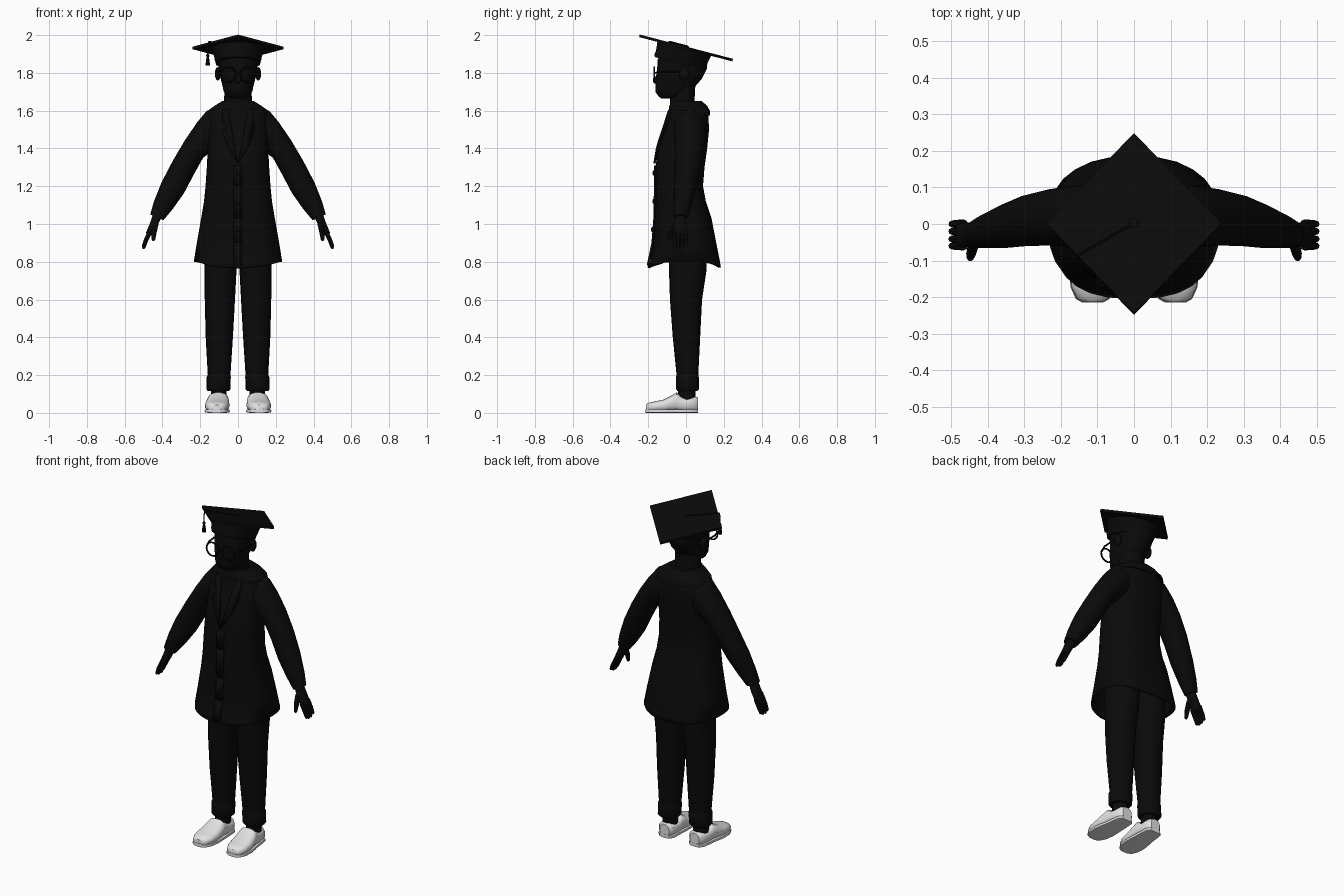
import bpy, bmesh, math
from mathutils import Vector, Matrix

if "Cube" in bpy.data.objects:
    bpy.data.objects.remove(bpy.data.objects["Cube"])


def material(name, c):
    m = bpy.data.materials.new(name)
    m.diffuse_color = (*c, 1)
    m.use_nodes = True
    m.node_tree.nodes["Principled BSDF"].inputs["Base Color"].default_value = m.diffuse_color
    return m


BLACK = material("black", (0.003, 0.003, 0.003))
WHITE = material("shoe white", (0.75, 0.75, 0.75))


def finish(name, bm, mat=BLACK, angle=40):
    bmesh.ops.recalc_face_normals(bm, faces=bm.faces)
    me = bpy.data.meshes.new(name)
    bm.to_mesh(me)
    bm.free()
    ob = bpy.data.objects.new(name, me)
    bpy.context.collection.objects.link(ob)
    me.materials.append(mat)
    bpy.ops.object.select_all(action='DESELECT')
    ob.select_set(True)
    bpy.context.view_layer.objects.active = ob
    bpy.ops.object.shade_smooth_by_angle(angle=math.radians(angle))
    return ob


def power(v, e):
    return math.copysign(abs(v) ** (2 / e), v)


def loft(name, rings, n=20, e=2.0, mat=BLACK, s=1, caps=(True, True), angle=40):
    """Skin rings given as (centre, u axis, v axis); s=-1 mirrors in x."""
    bm = bmesh.new()
    rows = []
    for c, u, v in rings:
        row = []
        for i in range(n):
            a = 2 * math.pi * i / n
            p = Vector(c) + Vector(u) * power(math.cos(a), e) + Vector(v) * power(math.sin(a), e)
            row.append(bm.verts.new((p.x * s, p.y, p.z)))
        rows.append(row)
    for a, b in zip(rows, rows[1:]):
        for i in range(n):
            bm.faces.new((a[i], a[(i + 1) % n], b[(i + 1) % n], b[i]))
    if caps[0]:
        bm.faces.new(rows[0])
    if caps[1]:
        bm.faces.new(rows[-1])
    return finish(name, bm, mat, angle)


def level(z, rx, yf, yb, x=0):
    """Horizontal ring between a front and a back y."""
    return ((x, (yf + yb) / 2, z), (rx, 0, 0), (0, (yb - yf) / 2, 0))


def tube(name, pts, radii, n=10, s=1):
    pts = [Vector(p) for p in pts]
    rings = []
    for i, p in enumerate(pts):
        d = (pts[min(i + 1, len(pts) - 1)] - pts[max(i - 1, 0)]).normalized()
        u = d.cross(Vector((0, 1, 0)) if abs(d.y) < 0.9 else Vector((1, 0, 0))).normalized()
        rings.append((p, u * radii[i], d.cross(u) * radii[i]))
    return loft(name, rings, n, s=s)


def ball(name, c, size):
    bm = bmesh.new()
    bmesh.ops.create_uvsphere(bm, u_segments=14, v_segments=8, radius=1)
    bmesh.ops.transform(bm, matrix=Matrix.Translation(c) @ Matrix.Diagonal((*size, 1)), verts=bm.verts)
    return finish(name, bm)


# Coat body: height, half width, front y, back y
COAT = [(0.77, .225, -.205, .185), (0.80, .234, -.19, .18), (0.90, .218, -.175, .16),
        (1.03, .195, -.165, .135), (1.12, .18, -.162, .105), (1.20, .172, -.162, .09),
        (1.30, .165, -.162, .098), (1.40, .16, -.148, .112), (1.50, .165, -.115, .122),
        (1.58, .16, -.09, .118), (1.615, .12, -.08, .105), (1.64, .08, -.07, .08)]
coat = loft("coat_body", [level(*r) for r in COAT], 28, 2.6, caps=(False, True), angle=60)
for v in coat.data.vertices:
    if v.co.z < 0.78:
        v.co.z += 0.03 * (v.co.x / 0.225) ** 2
sol = coat.modifiers.new("cloth", 'SOLIDIFY')
sol.thickness = 0.012


def coat_front(x, z):
    for a, b in zip(COAT, COAT[1:]):
        if a[0] <= z <= b[0]:
            t = (z - a[0]) / (b[0] - a[0])
            rx, yf, yb = (a[k] + t * (b[k] - a[k]) for k in (1, 2, 3))
            k = max(0, 1 - abs(x / rx) ** 2.6) ** (1 / 2.6)
            return (yf + yb) / 2 - (yb - yf) / 2 * k
    return COAT[0][2]


def patch(name, pts, s=1, lift=0.008):
    """Thin cloth piece lying on the coat front."""
    bm = bmesh.new()
    f = bm.faces.new([bm.verts.new((x * s, coat_front(x, z) - lift, z)) for x, z in pts])
    bmesh.ops.triangulate(bm, faces=[f])
    ob = finish(name, bm)
    m = ob.modifiers.new("thickness", 'SOLIDIFY')
    m.thickness, m.offset = 0.012, 0


# Front edge strip and buttons
for lo, hi in [(.78, .9), (.9, 1.03), (1.03, 1.2), (1.2, 1.31)]:
    patch("front_edge", [(-.025, lo), (.02, lo), (.02, hi), (-.025, hi)], lift=0.002)
for z in (0.97, 1.12, 1.27):
    ball("button", (0, coat_front(0, z) - 0.008, z), (.014, .008, .014))

# Collar roll around the neck
loft("collar", [level(1.575, .165, -.085, .128), level(1.60, .16, -.092, .126),
                level(1.625, .125, -.088, .112), level(1.65, .085, -.08, .085),
                level(1.645, .07, -.07, .07)], 28, 2.3)

for s in (1, -1):
    # Lapels
    patch("lapel", [(0, 1.32), (.05, 1.40), (.085, 1.49), (.055, 1.51), (.085, 1.55),
                    (.08, 1.61), (.05, 1.6), (.025, 1.45)], s)

    # Sleeves: outer x z, inner x z, centre y, half depth
    sleeve = [(.11, 1.615, .06, 1.42, .02, .075), (.165, 1.60, .11, 1.39, .02, .085),
              (.215, 1.54, .145, 1.38, .02, .083), (.28, 1.445, .185, 1.35, .018, .077),
              (.345, 1.335, .235, 1.26, .01, .07), (.405, 1.22, .285, 1.165, -.005, .06),
              (.445, 1.12, .345, 1.08, -.018, .048), (.465, 1.05, .395, 1.02, -.027, .038)]
    loft("sleeve", [(((a + c) / 2, y, (b + d) / 2), ((a - c) / 2, 0, (b - d) / 2), (0, ry, 0))
                    for a, b, c, d, y, ry in sleeve], 20, s=s)

    # Hand with four fingers and thumb
    loft("palm", [((.425, -.03, 1.05), (.022, 0, .008), (0, .026, 0)),
                  ((.445, -.03, 1.0), (.02, 0, .008), (0, .033, 0)),
                  ((.472, -.03, .945), (.016, 0, .006), (0, .036, 0))], 14, 2.4, s=s)
    for y, drop in ((.0, .012), (-.02, .002), (-.041, 0), (-.06, .008)):
        tube("finger", [(.465, y, .96), (.487, y, .915), (.499, y, .875 + drop), (.501, y, .868 + drop)],
             [.012, .0115, .009, .004], 8, s)
    tube("thumb", [(.437, -.05, 1.0), (.445, -.08, .955), (.448, -.092, .918), (.449, -.093, .91)],
         [.016, .014, .01, .004], 8, s)

    # Trouser leg, turned-up cuff and ankle
    leg = [(.90, .09, -.09, .11, .09), (.75, .085, -.09, .108, .093), (.6, .08, -.085, .085, .096),
           (.4, .072, -.07, .075, .099), (.2, .06, -.05, .065, .1), (.13, .057, -.045, .06, .102)]
    loft("trouser_leg", [level(*r) for r in leg], 20, 2.3, s=s)
    loft("trouser_cuff", [level(.115, .055, -.045, .06, .104), level(.125, .063, -.053, .068, .104),
                          level(.19, .064, -.054, .068, .102), level(.205, .058, -.047, .062, .1)], 20, 2.3, s=s)
    loft("ankle", [level(.06, .042, -.045, .05, .102), level(.13, .042, -.04, .05, .102)], 16, s=s)

    # Shoe upper and sole: y, centre x, half width, height
    shoe = [(-.213, .113, .026, .042), (-.203, .113, .044, .052), (-.17, .112, .06, .06),
            (-.12, .11, .065, .07), (-.075, .107, .061, .093), (-.05, .105, .057, .108),
            (-.03, .104, .055, .09), (.0, .103, .053, .08), (.045, .101, .048, .086),
            (.063, .1, .03, .08)]
    loft("shoe", [((x, y, (h + .006) / 2), (w, 0, 0), (0, 0, (h - .006) / 2)) for y, x, w, h in shoe],
         20, 2.6, WHITE, s)
    loft("shoe_sole", [((x, y * 1.01, .01), (w + .002, 0, 0), (0, 0, .01)) for y, x, w, h in shoe],
         16, 5, WHITE, s)

    # Ear and glasses
    ball("ear", (s * .107, -.01, 1.795), (.016, .026, .036))
    bm = bmesh.new()
    R, r, N, M = .04, .005, 24, 6
    vs = [[bm.verts.new((s * .052 + (R + r * math.cos(b)) * math.cos(a),
                         -.168 + r * math.sin(b),
                         1.79 + (R + r * math.cos(b)) * math.sin(a)))
           for b in (2 * math.pi * j / M for j in range(M))]
          for a in (2 * math.pi * i / N for i in range(N))]
    for i in range(N):
        for j in range(M):
            k, q = (i + 1) % N, (j + 1) % M
            bm.faces.new((vs[i][j], vs[k][j], vs[k][q], vs[i][q]))
    finish("glasses_rim", bm)
    tube("glasses_arm", [(.09, -.168, 1.80), (.108, -.12, 1.805), (.112, -.01, 1.81)], [.005] * 3, 6, s)

tube("glasses_bridge", [(-.015, -.168, 1.80), (.015, -.168, 1.80)], [.005] * 2, 6)

# Neck and head
loft("neck", [level(1.58, .085, -.08, .07), level(1.65, .074, -.085, .045), level(1.74, .07, -.09, .05)], 20)
loft("head", [level(1.665, .04, -.13, -.07), level(1.675, .062, -.145, -.02), level(1.70, .075, -.162, .025),
              level(1.73, .082, -.162, .05), level(1.77, .092, -.16, .085), level(1.82, .1, -.153, .11),
              level(1.87, .105, -.15, .115), level(1.91, .095, -.13, .09)], 24, 2.2)
ball("nose", (0, -.16, 1.762), (.015, .016, .02))

# Graduation cap, built level and then tilted
tilt = Matrix.Translation((0, 0, 1.932)) @ Matrix.Rotation(-math.atan2(.13, .5), 4, 'X')
cap = loft("cap_band", [level(-.088, .118, -.148, .118), level(-.07, .123, -.153, .123),
                        level(-.055, .125, -.15, .128), level(-.005, .142, -.155, .14)], 28, 2.1)
board = loft("cap_board", [((0, 0, z), (.24, 0, 0), (0, .255, 0)) for z in (-.007, .007)], 4)
knob = ball("cap_button", (0, 0, .009), (.014, .014, .006))
cord = tube("tassel_cord", [(0, 0, .011), (-.08, -.047, .011), (-.155, -.092, .011)], [.004] * 3, 6)
for ob in (cap, board, knob, cord):
    ob.data.transform(tilt)

# Hanging tassel
tube("tassel_string", [(-.155, -.092, 1.965), (-.16, -.095, 1.94), (-.16, -.095, 1.89)], [.004] * 3, 6)
ball("tassel_knot", (-.16, -.095, 1.892), (.009, .009, .009))
tube("tassel", [(-.16, -.095, 1.885), (-.16, -.095, 1.87), (-.16, -.095, 1.838)], [.005, .009, .012], 8)
